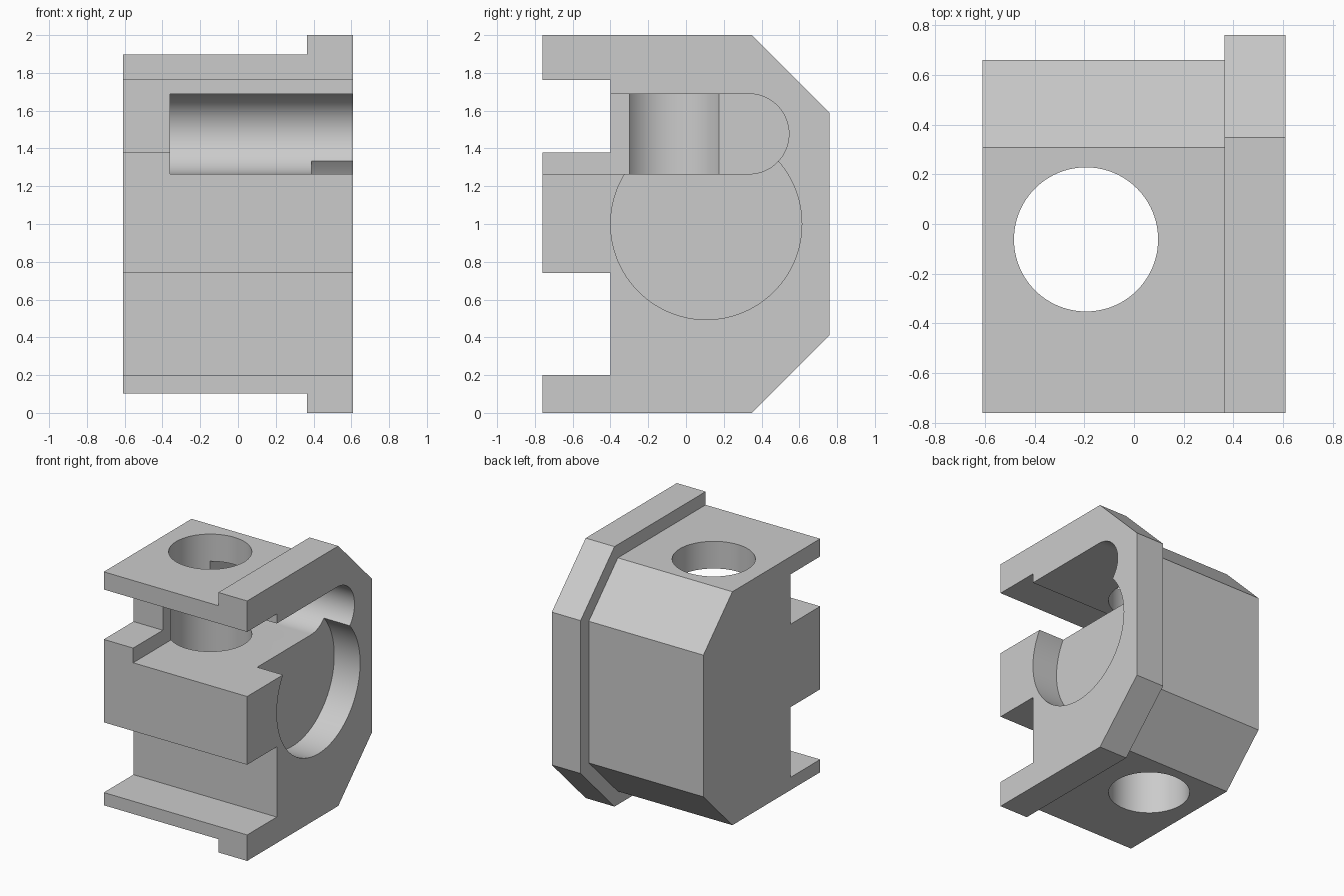
import bpy, bmesh, math
from mathutils import Vector, Matrix

cube = bpy.data.objects.get("Cube")
if cube:
    bpy.data.objects.remove(cube, do_unlink=True)

grey = bpy.data.materials.new("plain grey")
grey.use_nodes = True
colour = (0.6, 0.6, 0.6, 1)
grey.diffuse_color = colour
grey.node_tree.nodes["Principled BSDF"].inputs["Base Color"].default_value = colour


def make_object(name, bm):
    bmesh.ops.recalc_face_normals(bm, faces=bm.faces)
    mesh = bpy.data.meshes.new(name)
    bm.to_mesh(mesh)
    bm.free()
    mesh.materials.append(grey)
    obj = bpy.data.objects.new(name, mesh)
    bpy.context.collection.objects.link(obj)
    return obj


def prism(name, outline, x0, x1):
    """Extrude a (y, z) outline along x."""
    bm = bmesh.new()
    face = bm.faces.new([bm.verts.new((x0, y, z)) for y, z in outline])
    side = bmesh.ops.extrude_face_region(bm, geom=[face])["geom"]
    verts = [v for v in side if isinstance(v, bmesh.types.BMVert)]
    bmesh.ops.translate(bm, verts=verts, vec=(x1 - x0, 0, 0))
    return make_object(name, bm)


def cylinder(name, centre, radius, depth, turn=0):
    bm = bmesh.new()
    matrix = Matrix.Translation(Vector(centre)) @ Matrix.Rotation(turn, 4, "Y")
    bmesh.ops.create_cone(bm, cap_ends=True, segments=96, radius1=radius,
                          radius2=radius, depth=depth, matrix=matrix)
    return make_object(name, bm)


def chamfered(back, top, start, drop):
    """Side outline with both back corners cut off, symmetric about z = 1."""
    return [(-0.76, 2 - top), (start, 2 - top), (back, 2 - top + drop),
            (back, top - drop), (start, top), (-0.76, top)]


def rectangle(y0, y1, z0, z1):
    return [(y0, z0), (y1, z0), (y1, z1), (y0, z1)]


# Main block and the larger flange on its left side
block = prism("housing_block", chamfered(0.66, 1.898, 0.307, 0.353), -0.61, 0.5)
flange = prism("side_flange", chamfered(0.76, 2, 0.348, 0.412), 0.365, 0.61)

# Rounded slot, open to the front and the left
slot_z, slot_r, slot_y = 1.477, 0.212, 0.333
slot = [(-1, slot_z - slot_r)]
for i in range(49):
    a = math.pi * (i / 48 - 0.5)
    slot.append((slot_y + slot_r * math.cos(a), slot_z + slot_r * math.sin(a)))
slot.append((-1, slot_z + slot_r))

cutters = [
    prism("lower_front_notch", rectangle(-1, -0.4, 0.2, 0.74), -1, 1),
    prism("upper_front_notch", rectangle(-1, -0.4, 1.378, 1.762), -1, 1),
    prism("slot_cutter", slot, -0.36, 1),
    cylinder("round_pocket", (0.69, 0.107, 1), 0.506, 0.6, math.pi / 2),
    cylinder("vertical_bore", (-0.193, -0.062, 1), 0.29, 3),
]

# Join the flange, then cut every opening
for tool in [flange] + cutters:
    mod = block.modifiers.new(tool.name, "BOOLEAN")
    mod.solver = "EXACT"
    mod.operation = "UNION" if tool is flange else "DIFFERENCE"
    mod.object = tool
    tool.hide_render = True

bpy.context.view_layer.update()
graph = bpy.context.evaluated_depsgraph_get()
result = bpy.data.meshes.new_from_object(block.evaluated_get(graph))
block.modifiers.clear()
block.data = result
for tool in [flange] + cutters:
    bpy.data.objects.remove(tool, do_unlink=True)

# One colour, smooth bores and crisp edges
result.materials.clear()
result.materials.append(grey)
for poly in result.polygons:
    poly.material_index = 0
bpy.ops.object.select_all(action="DESELECT")
block.select_set(True)
bpy.context.view_layer.objects.active = block
bpy.ops.object.shade_smooth_by_angle(angle=math.radians(30))
